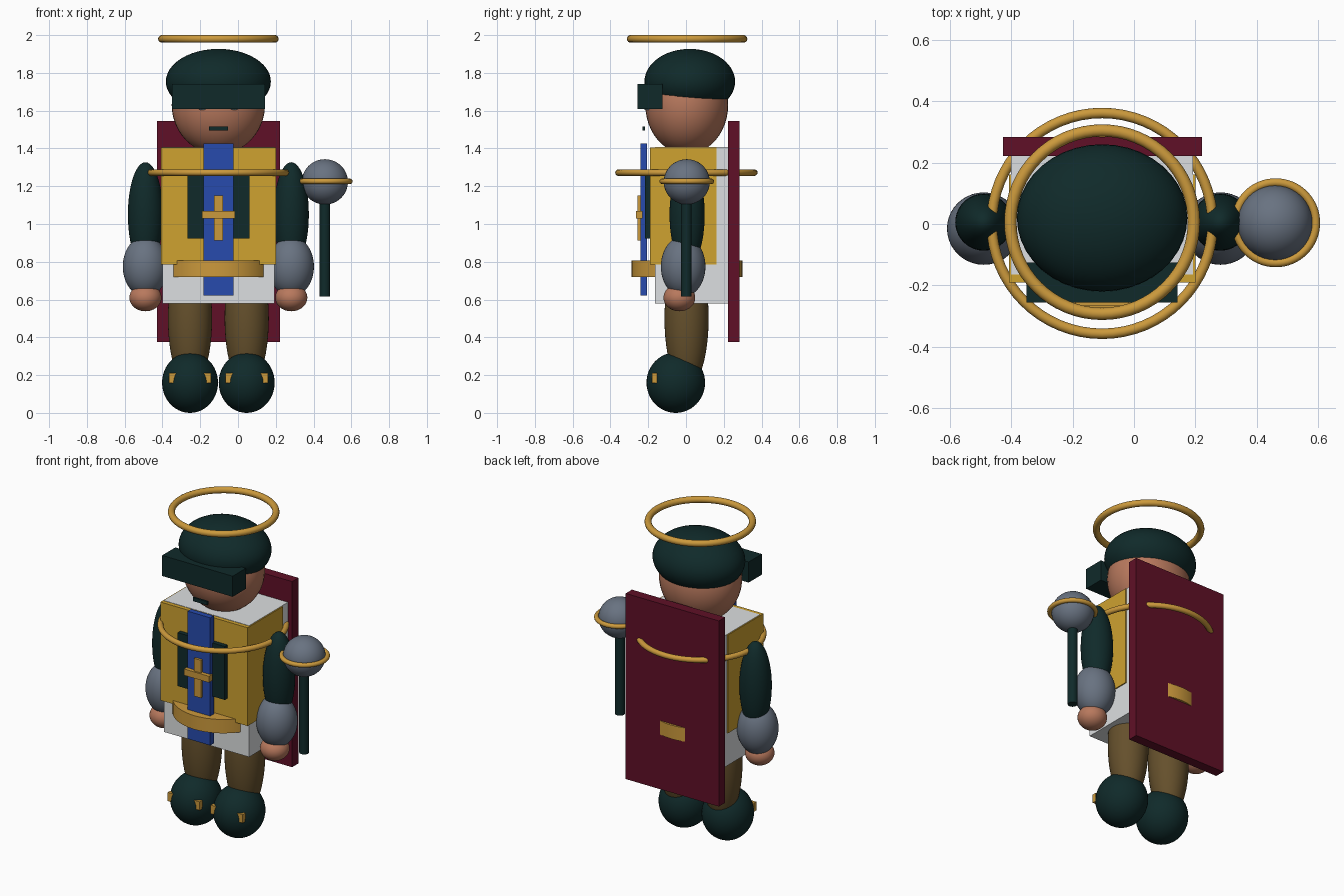
import bpy, math

if "Cube" in bpy.data.objects:
    bpy.data.objects.remove(bpy.data.objects["Cube"])

CX = -0.104  # symmetry line of the figure


def material(name, rgb):
    m = bpy.data.materials.new(name)
    m.diffuse_color = (*rgb, 1)
    m.use_nodes = True
    m.node_tree.nodes["Principled BSDF"].inputs["Base Color"].default_value = m.diffuse_color
    return m


GREEN = material("dark green", (0.005, 0.023, 0.023))
SKIN = material("skin", (0.48, 0.19, 0.11))
YELLOW = material("tunic yellow", (0.62, 0.36, 0.03))
GOLD = material("gold", (0.60, 0.32, 0.045))
BLUE = material("sash blue", (0.02, 0.07, 0.42))
WHITE = material("white", (0.72, 0.74, 0.75))
MAROON = material("maroon", (0.115, 0.005, 0.02))
BROWN = material("olive brown", (0.13, 0.08, 0.025))
STEEL = material("steel", (0.14, 0.17, 0.22))
EYE = material("pale eye", (0.5, 0.68, 0.72))


def finish(name, mat, smooth=True):
    o = bpy.context.object
    o.name = name
    o.data.materials.append(mat)
    bpy.ops.object.transform_apply(location=False, rotation=False, scale=True)
    if smooth:
        bpy.ops.object.shade_smooth_by_angle(angle=math.radians(40))
    return o


def box(name, mat, x, y, z):
    """Box from (min, max) pairs."""
    bpy.ops.mesh.primitive_cube_add(size=1, location=[sum(p) / 2 for p in (x, y, z)])
    bpy.context.object.scale = [p[1] - p[0] for p in (x, y, z)]
    return finish(name, mat, False)


def centred_box(name, mat, half, y, z, x=CX):
    return box(name, mat, (x - half, x + half), y, z)


def ball(name, mat, loc, radii):
    bpy.ops.mesh.primitive_uv_sphere_add(segments=40, ring_count=24, radius=1, location=loc)
    bpy.context.object.scale = radii
    return finish(name, mat)


def ring(name, mat, loc, major, minor):
    bpy.ops.mesh.primitive_torus_add(location=loc, major_radius=major, minor_radius=minor,
                                     major_segments=64, minor_segments=14)
    return finish(name, mat)


def rod(name, mat, x, y, r, z):
    bpy.ops.mesh.primitive_cylinder_add(vertices=48, radius=r, depth=z[1] - z[0],
                                        location=(x, y, sum(z) / 2))
    return finish(name, mat)


# Head, cap and halo
ball("head", SKIN, (CX, 0.004, 1.63), (0.247, 0.219, 0.26))
ball("cap", GREEN, (CX, 0.02, 1.754), (0.278, 0.24, 0.173))
centred_box("visor", GREEN, 0.246, (-0.256, -0.125), (1.61, 1.74))
centred_box("mouth", GREEN, 0.05, (-0.23, -0.218), (1.494, 1.517))
ring("halo", GOLD, (CX, 0.006, 1.98), 0.299, 0.02)

# Tunic, breastplate and front trim
centred_box("tunic", WHITE, 0.297, (-0.165, 0.225), (0.578, 1.407))
centred_box("breastplate", YELLOW, 0.304, (-0.19, 0.162), (0.785, 1.405))
centred_box("chest_panel", GREEN, 0.164, (-0.218, -0.18), (0.923, 1.26))
centred_box("sash", BLUE, 0.079, (-0.241, -0.206), (0.622, 1.427))
centred_box("cross_upright", GOLD, 0.024, (-0.256, -0.23), (0.912, 1.15))
centred_box("cross_bar", GOLD, 0.087, (-0.266, -0.23), (1.03, 1.07))
rod("belt", GOLD, CX, 0.005, 0.293, (0.72, 0.807))
ring("chest_ring", GOLD, (CX, 0.002, 1.272), 0.36, 0.017)

# Shield on the back
box("back_shield", MAROON, (-0.428, 0.222), (0.222, 0.284), (0.374, 1.545))

# Paired parts
for s, side in ((-1, "left"), (1, "right")):
    ball(side + "_eye", EYE, (CX + s * 0.085, -0.205, 1.639), (0.036, 0.036, 0.036))
    ax = CX + s * 0.386
    ball(side + "_upper_arm", GREEN, (ax, 0.006, 1.05), (0.093, 0.093, 0.277))
    ball(side + "_forearm", STEEL, (ax, -0.015, 0.775), (0.12, 0.118, 0.16))
    ball(side + "_hand", SKIN, (ax, -0.035, 0.61), (0.085, 0.084, 0.072))
    lx = CX + s * 0.15
    ball(side + "_leg", BROWN, (lx, 0.003, 0.5), (0.117, 0.117, 0.37))
    ball(side + "_boot", GREEN, (lx, -0.054, 0.16), (0.148, 0.155, 0.16))
    centred_box(side + "_boot_buckle", GOLD, 0.112, (-0.179, -0.153), (0.157, 0.211), lx)

# Mace
rod("mace_handle", GREEN, 0.46, 0.002, 0.028, (0.615, 1.2))
ball("mace_head", STEEL, (0.46, 0.004, 1.223), (0.122, 0.122, 0.12))
ring("mace_ring", GOLD, (0.462, 0.004, 1.226), 0.131, 0.014)
